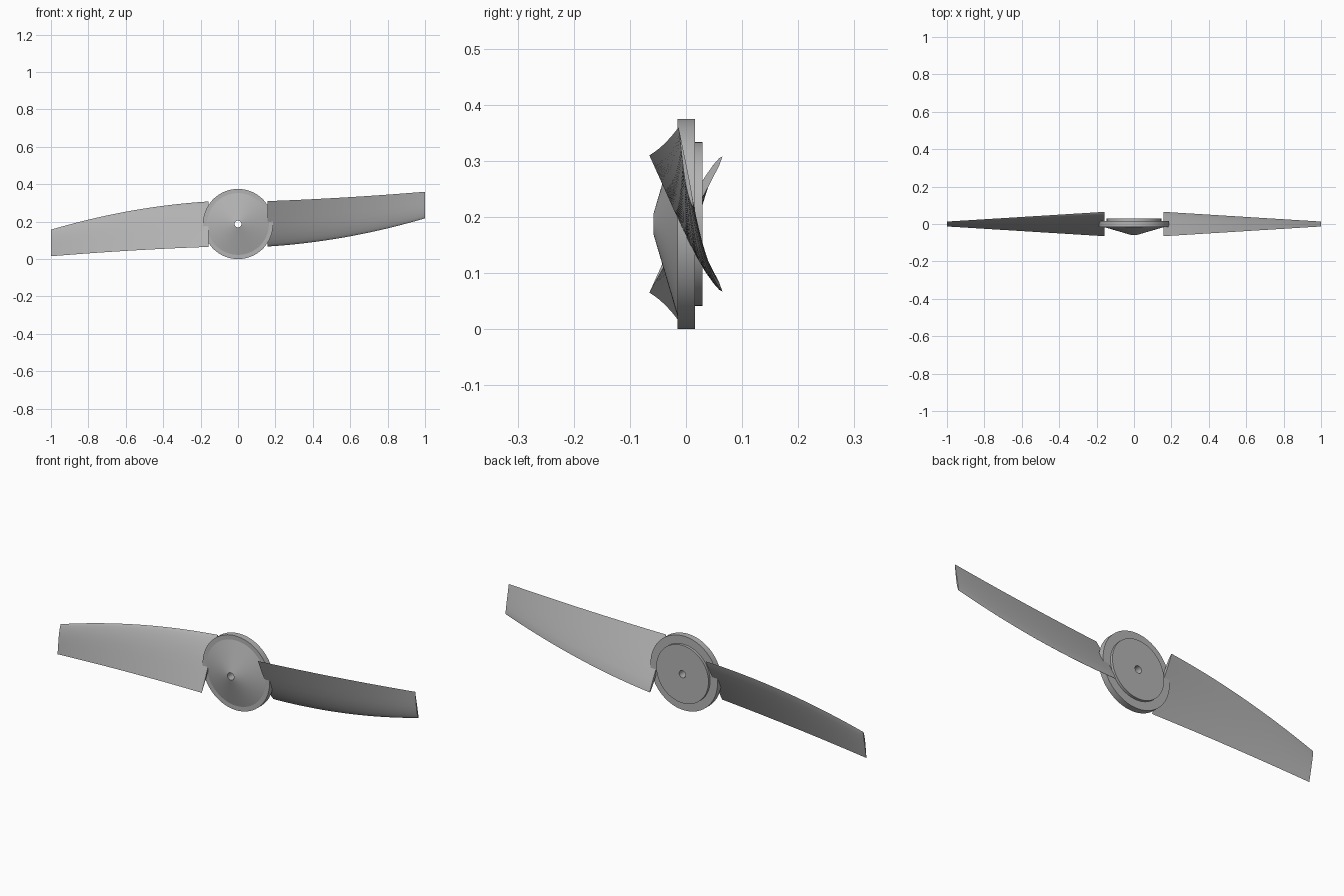
import bpy, bmesh, math
from mathutils import Vector

if "Cube" in bpy.data.objects:
    bpy.data.objects.remove(bpy.data.objects["Cube"], do_unlink=True)

HUB_Z = 0.1875
grey = bpy.data.materials.new("plain grey")
grey.use_nodes = True
colour = (0.45, 0.45, 0.45, 1)
grey.diffuse_color = colour
grey.node_tree.nodes["Principled BSDF"].inputs["Base Color"].default_value = colour


def add_object(name, bm, angle=30):
    bmesh.ops.recalc_face_normals(bm, faces=bm.faces)
    mesh = bpy.data.meshes.new(name)
    bm.to_mesh(mesh)
    bm.free()
    mesh.materials.append(grey)
    obj = bpy.data.objects.new(name, mesh)
    obj.location.z = HUB_Z
    bpy.context.collection.objects.link(obj)
    bpy.ops.object.select_all(action="DESELECT")
    obj.select_set(True)
    bpy.context.view_layer.objects.active = obj
    bpy.ops.object.shade_smooth_by_angle(angle=math.radians(angle))
    return obj


# Hub: cone, rim disc and rear plate turned around a through bore (radius, y)
profile = [(0.018, -0.058), (0.165, -0.015), (0.1875, -0.015), (0.1875, 0.016),
           (0.146, 0.016), (0.146, 0.029), (0.018, 0.029)]
bm = bmesh.new()
ring = [bm.verts.new((r, y, 0)) for r, y in profile]
edges = [bm.edges.new((v, ring[(i + 1) % len(ring)])) for i, v in enumerate(ring)]
bmesh.ops.spin(bm, geom=ring + edges, cent=(0, 0, 0), axis=(0, 1, 0),
               angle=math.tau, steps=72)
bmesh.ops.remove_doubles(bm, verts=bm.verts, dist=0.0001)
add_object("hub", bm, 15)

# Blade section: (fraction from leading edge, bulge towards the front)
front = [(0, 0), (0.02, 0.013), (0.07, 0.025), (0.16, 0.037), (0.3, 0.043),
         (0.45, 0.039), (0.62, 0.028), (0.8, 0.015), (1, 0.001)]
back = [(0.8, -0.003), (0.6, -0.007), (0.4, -0.011), (0.2, -0.012), (0.06, -0.009)]
section = front + back
STEPS = 28


def blade_ring(bm, t):
    x = 0.157 + 0.843 * t
    half_depth = 0.065 - 0.052 * t
    lead = Vector((x, half_depth, 0.067 + 0.053 * t + 0.098 * t * t - HUB_Z))
    trail = Vector((x, -half_depth, 0.31 + 0.03 * t + 0.02 * t * t - HUB_Z))
    chord = trail - lead
    normal = Vector((0, -chord.z, chord.y))
    return [bm.verts.new(lead + chord * s + normal * b) for s, b in section]


# Two identical twisted blades, half a turn apart
for name, turn in (("left_blade", 0), ("right_blade", math.pi)):
    bm = bmesh.new()
    rings = [blade_ring(bm, i / STEPS) for i in range(STEPS + 1)]
    count = len(section)
    for a, b in zip(rings, rings[1:]):
        for i in range(count):
            j = (i + 1) % count
            bm.faces.new((a[i], a[j], b[j], b[i]))
    bm.faces.new(rings[0])
    bm.faces.new(rings[-1])
    add_object(name, bm, 40).rotation_euler.y = turn
